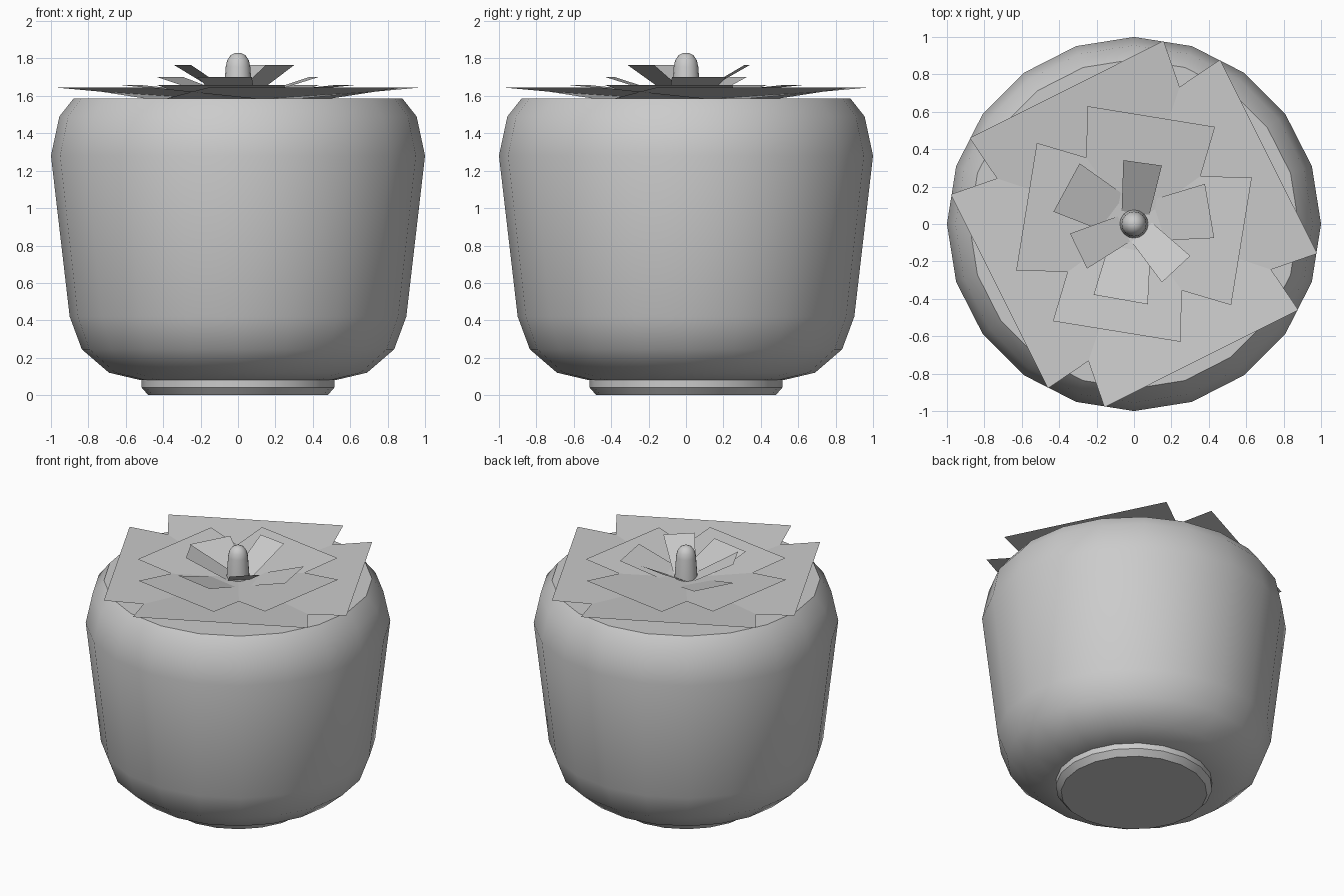
import bpy, bmesh
from math import sin, cos, tau, radians

if "Cube" in bpy.data.objects:
    bpy.data.objects.remove(bpy.data.objects["Cube"])


def finish(name, bm):
    me = bpy.data.meshes.new(name)
    bm.to_mesh(me)
    bm.free()
    ob = bpy.data.objects.new(name, me)
    bpy.context.collection.objects.link(ob)
    return ob


def lathe(name, profile, sides, angle):
    """Revolve (radius, z) points around z, closing both ends."""
    bm = bmesh.new()
    rings = [[bm.verts.new((r * cos(tau * i / sides), r * sin(tau * i / sides), z))
              for i in range(sides)] for r, z in profile]
    for a, b in zip(rings, rings[1:]):
        for i in range(sides):
            j = (i + 1) % sides
            bm.faces.new((a[i], a[j], b[j], b[i]))
    bm.faces.new(rings[0][::-1])
    bm.faces.new(rings[-1])
    ob = finish(name, bm)
    bpy.ops.object.select_all(action='DESELECT')
    bpy.context.view_layer.objects.active = ob
    ob.select_set(True)
    bpy.ops.object.shade_smooth_by_angle(angle=radians(angle))
    return ob


def petal_layer(name, angles, inner, outer):
    """Flat tapered petals; inner and outer are (distance, half width, z)."""
    bm = bmesh.new()
    for deg in angles:
        c, s = cos(radians(deg)), sin(radians(deg))
        corners = [(d * c - t * s, d * s + t * c, z)
                   for d, t, z in ((inner[0], -inner[1], inner[2]),
                                   (outer[0], -outer[1], outer[2]),
                                   (outer[0], outer[1], outer[2]),
                                   (inner[0], inner[1], inner[2]))]
        bm.faces.new([bm.verts.new(p) for p in corners])
    return finish(name, bm)


# Pot body and foot
lathe("pot_body", [(0.52, 0.08), (0.69, 0.12), (0.835, 0.245), (0.90, 0.42),
                   (1.0, 1.28), (0.955, 1.49), (0.88, 1.585)], 20, 40)
lathe("pot_foot", [(0.48, 0), (0.515, 0.04), (0.515, 0.08)], 20, 30)

# Leaf rosette, widest layer first
petal_layer("outer_leaves", [26.6 + 90 * k for k in range(4)],
            (0, 0.475, 1.575), (0.805, 0.58, 1.645))
petal_layer("middle_leaves", [80.8 + 90 * k for k in range(4)],
            (0, 0.27, 1.60), (0.582, 0.345, 1.658))
petal_layer("inner_leaves", [9.8, 151.6, 260],
            (0.03, 0.10, 1.58), (0.41, 0.147, 1.70))
petal_layer("centre_leaves", [82, 206, 313],
            (0.06, 0.075, 1.61), (0.33, 0.104, 1.765))

# Central bud
lathe("bud", [(0.078, 1.58), (0.066, 1.755), (0.058, 1.79),
              (0.04, 1.817), (0.018, 1.829), (0.004, 1.83)], 16, 50)
